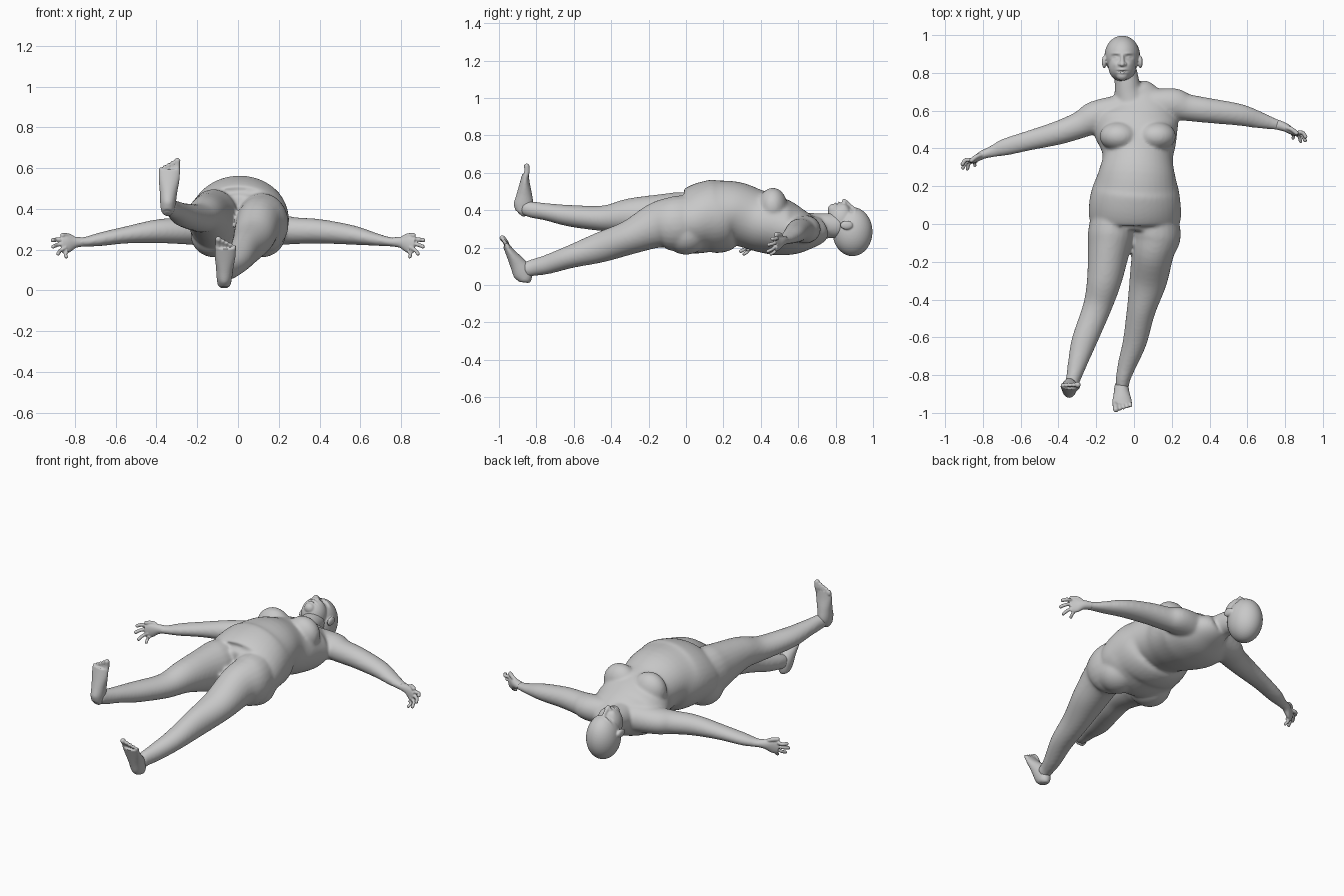
import bpy, bmesh, math
from mathutils import Vector, Matrix

old = bpy.data.objects.get("Cube")
if old:
    bpy.data.objects.remove(old, do_unlink=True)

skin = bpy.data.materials.new("plain grey")
skin.use_nodes = True
GREY = (0.58, 0.58, 0.58, 1)
skin.diffuse_color = GREY
shader = skin.node_tree.nodes["Principled BSDF"]
shader.inputs["Base Color"].default_value = GREY
shader.inputs["Roughness"].default_value = 0.7

UP = Vector((0, 0, 1))
SIDES = (1, -1)


def catmull(p0, p1, p2, p3, t):
    """Value of a smooth curve between p1 and p2."""
    return [b + 0.5 * t * (c - a + t * (2*a - 5*b + 4*c - d + t * (3*(b - c) + d - a)))
            for a, b, c, d in zip(p0, p1, p2, p3)]


def tube(bm, stations, up=UP, ring=24, steps=5):
    """Closed loft through stations of (x, y, z, half width, half height)."""
    n = len(stations)
    path = []
    for i in range(n - 1):
        quad = [stations[min(max(j, 0), n - 1)] for j in range(i - 1, i + 3)]
        path += [catmull(*quad, k / steps) for k in range(steps)]
    path.append(list(stations[-1]))
    rings = []
    for i, p in enumerate(path):
        ahead, behind = path[min(i + 1, len(path) - 1)], path[max(i - 1, 0)]
        along = (Vector(ahead[:3]) - Vector(behind[:3])).normalized()
        side = along.cross(up).normalized()
        top = side.cross(along)
        rings.append([])
        for k in range(ring):
            a = math.tau * k / ring
            co = Vector(p[:3]) + side * p[3] * math.cos(a) + top * p[4] * math.sin(a)
            rings[-1].append(bm.verts.new(co))
    for r, s in zip(rings, rings[1:]):
        for k in range(ring):
            m = (k + 1) % ring
            bm.faces.new((r[k], r[m], s[m], s[k]))
    bm.faces.new(rings[0][::-1])
    bm.faces.new(rings[-1])


def ball(bm, centre, radii):
    bmesh.ops.create_icosphere(bm, subdivisions=4, radius=1,
                               matrix=Matrix.Translation(centre) @ Matrix.Diagonal((*radii, 1)))


def digit(bm, points, r):
    """Finger or toe with a rounded tip."""
    tube(bm, [(*p, r, r) for p in points], up=Vector((0.1, 1, 0.2)), ring=12)
    ball(bm, points[-1], (r, r, r))


def finish(name, bm, voxel, rounds):
    """Fuse the pieces into one soft skin."""
    bmesh.ops.recalc_face_normals(bm, faces=bm.faces)
    mesh = bpy.data.meshes.new(name)
    bm.to_mesh(mesh)
    bm.free()
    obj = bpy.data.objects.new(name, mesh)
    bpy.context.collection.objects.link(obj)
    bpy.context.view_layer.objects.active = obj
    fuse = obj.modifiers.new("fuse", 'REMESH')
    fuse.mode = 'VOXEL'
    fuse.voxel_size = voxel
    soften = obj.modifiers.new("soften", 'SMOOTH')
    soften.factor = 0.5
    soften.iterations = rounds
    for name in ("fuse", "soften"):
        bpy.ops.object.modifier_apply(modifier=name)
    obj.data.materials.clear()
    obj.data.materials.append(skin)
    for f in obj.data.polygons:
        f.use_smooth = True
        f.material_index = 0
    return obj


# Torso and neck
body = bmesh.new()
tube(body, [
    (0, -.04, .335, .19, .13), (.005, .02, .335, .24, .17), (.005, .1, .36, .243, .19),
    (.01, .18, .37, .23, .196), (.015, .26, .383, .205, .17), (.02, .35, .355, .186, .162),
    (.02, .43, .33, .205, .16), (.01, .52, .305, .225, .15), (.01, .6, .29, .2, .125),
    (0, .67, .29, .14, .09), (-.02, .71, .305, .09, .07)], ring=40)
tube(body, [(-.01, .62, .3, .09, .09), (-.03, .7, .312, .074, .073),
            (-.037, .75, .317, .066, .068), (-.05, .82, .315, .064, .068)])
for s in SIDES:
    ball(body, (.02 + .1 * s, .464, .42), (.102, .077, .1))
    ball(body, (.115 * s, .0, .275), (.118, .12, .113))

# Arms
tube(body, [(.04, .635, .3, .07, .08), (.2, .635, .297, .085, .075), (.28, .617, .293, .072, .066),
            (.4, .6, .29, .066, .06), (.56, .578, .272, .058, .048), (.665, .55, .252, .045, .033),
            (.735, .532, .24, .032, .024), (.785, .518, .236, .026, .021)])
tube(body, [(-.05, .62, .3, .07, .08), (-.2, .567, .297, .086, .075), (-.28, .527, .293, .072, .066),
            (-.4, .483, .29, .063, .058), (-.55, .443, .272, .053, .042), (-.68, .408, .25, .046, .033),
            (-.74, .388, .24, .034, .025), (-.79, .37, .236, .026, .021)])

# Legs
tube(body, [(.11, .05, .34, .115, .14), (.118, -.06, .328, .13, .147), (.1, -.15, .32, .112, .124),
            (.075, -.3, .255, .1, .092), (.037, -.46, .2, .076, .081), (.005, -.62, .15, .064, .061),
            (-.035, -.74, .11, .05, .052), (-.058, -.82, .092, .039, .045),
            (-.063, -.865, .078, .036, .04)])
tube(body, [(-.11, .05, .345, .115, .145), (-.122, -.06, .35, .123, .147), (-.135, -.15, .36, .11, .126),
            (-.158, -.3, .37, .092, .094), (-.195, -.44, .356, .076, .069), (-.264, -.62, .37, .067, .058),
            (-.3, -.74, .39, .051, .047), (-.322, -.82, .402, .039, .044),
            (-.34, -.87, .415, .036, .04)])
finish("body", body, 0.009, 10)

# Head
CX = -.062
head = bmesh.new()
ball(head, (CX, .89, .285), (.094, .107, .131))
ball(head, (CX, .83, .35), (.073, .076, .09))
ball(head, (CX, .787, .402), (.032, .029, .032))
tube(head, [(CX, .89, .408, .01, .014), (CX, .868, .428, .011, .014),
            (CX, .847, .444, .014, .016)], ring=16)
ball(head, (CX, .845, .445), (.014, .012, .016))
for s in SIDES:
    ball(head, (CX + .013 * s, .846, .436), (.011, .011, .011))
    ball(head, (CX + .096 * s, .858, .32), (.012, .034, .024))
face = finish("head", head, 0.0045, 4)

# Face relief: offset from centre, y, width, length, height
relief = [(0, .817, .02, .006, .007), (0, .8, .017, .006, .008), (0, .808, .024, .003, -.009)]
for s in SIDES:
    relief += [(.036 * s, .884, .019, .012, -.014), (.036 * s, .883, .012, .007, .009),
               (.034 * s, .903, .022, .007, .005), (.04 * s, .848, .016, .016, .004)]
for v in face.data.vertices:
    if v.co.z > .36:
        v.co.z += sum(h * math.exp(-((v.co.x - CX - dx) / w) ** 2 - ((v.co.y - y) / l) ** 2)
                      for dx, y, w, l, h in relief)

# Hands
TIPS = [(.908, .462, .247), (.906, .442, .215), (.882, .437, .18), (.842, .455, .165)]
for label, s, drop in (("left", 1, 0), ("right", -1, -.145)):
    def place(p):
        return (p[0] * s, p[1] + drop, *p[2:])

    hand = bmesh.new()
    tube(hand, [place(p) for p in (
        (.755, .527, .238, .027, .022), (.8, .512, .236, .023, .028),
        (.838, .49, .226, .018, .042), (.866, .477, .222, .013, .038))])
    for i, tip in enumerate(TIPS):
        base = Vector((.858 - .008 * i, .482 - .003 * i, .251 - .019 * i))
        middle = (base + Vector(tip)) / 2 + Vector((.008, .012, 0))
        digit(hand, [place(p) for p in (base, middle, tip)], .0105 - .0006 * i)
    digit(hand, [place(p) for p in ((.795, .51, .245), (.828, .505, .267), (.86, .482, .27))], .012)
    finish(label + "_hand", hand, 0.004, 2)

# Feet
for label, inner, heel, toe in (
        ("left", -1, (-.068, -.857, .038), (-.06, -.985, .258)),
        ("right", 1, (-.345, -.872, .397), (-.333, -.85, .642))):
    heel, toe = Vector(heel), Vector(toe)
    along = toe - heel
    across = Vector((inner, 0, 0))
    instep = Vector((0, along.z, -along.y)).normalized()

    def spot(t, lift=0, shift=0):
        return heel + along * t + instep * lift + across * shift

    foot = bmesh.new()
    tube(foot, [(*spot(t, lift), a, b) for t, lift, a, b in (
        (-.09, -.012, .014, .016), (-.04, -.006, .03, .034), (.12, 0, .038, .052),
        (.35, 0, .043, .042), (.6, -.003, .051, .027), (.8, -.004, .052, .017))], up=instep)
    for i in range(5):
        r = .015 if i == 0 else .0115 - .0006 * i
        shift = .036 - .019 * i - (.003 if i else 0)
        digit(foot, [spot(.72, -.003, shift), spot(.86 - .025 * i, .003, shift),
                     spot(.97 - .04 * i, -.001, shift)], r)
    finish(label + "_foot", foot, 0.0045, 2)
